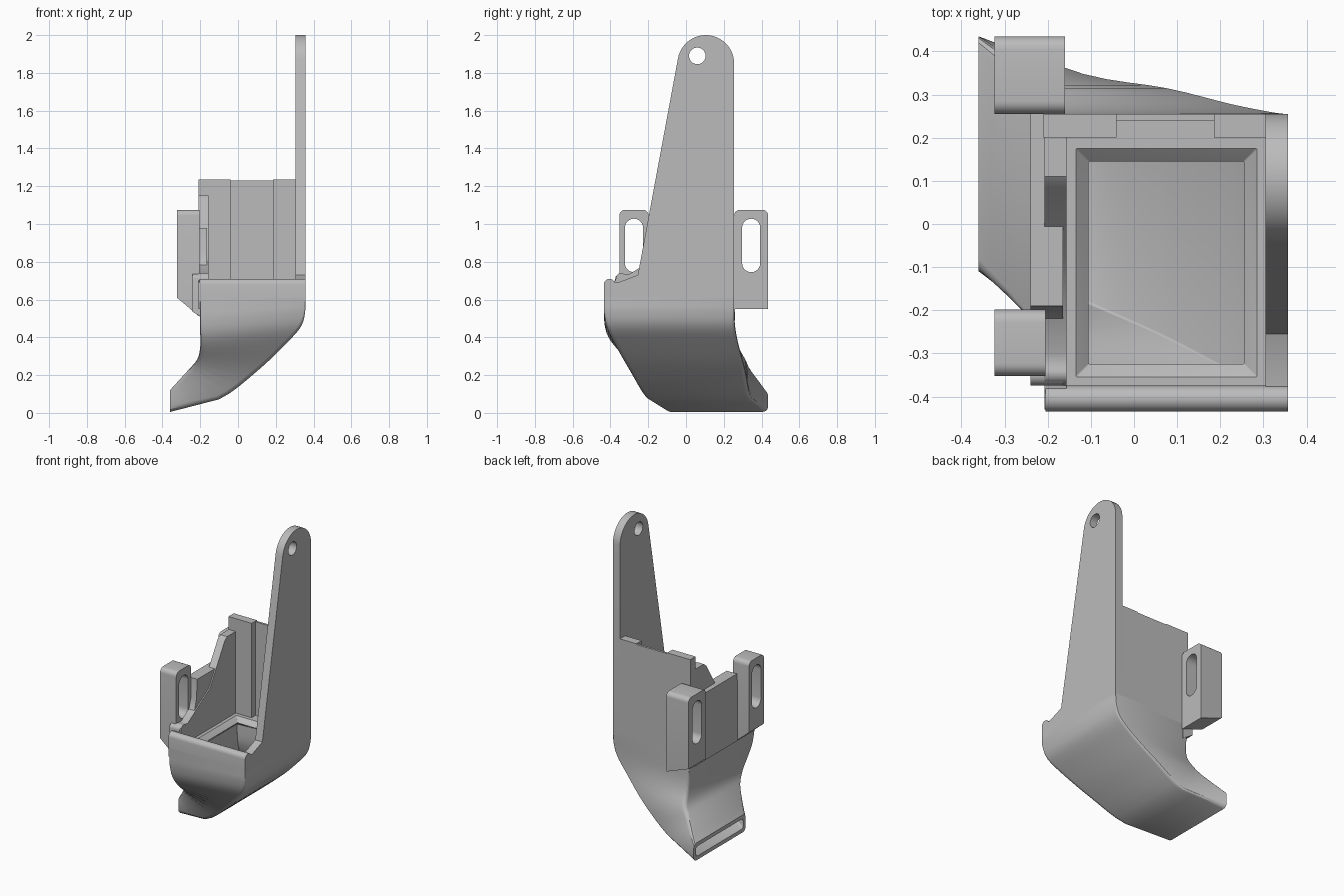
import bpy, bmesh, math
from mathutils import Matrix, Vector

cube = bpy.data.objects.get("Cube")
if cube:
    bpy.data.objects.remove(cube, do_unlink=True)

grey = bpy.data.materials.new("plain grey")
grey.use_nodes = True
grey.diffuse_color = (0.5, 0.5, 0.5, 1)
grey.node_tree.nodes["Principled BSDF"].inputs["Base Color"].default_value = (0.5, 0.5, 0.5, 1)


def finish(ob, angle=35):
    ob.data.materials.clear()
    ob.data.materials.append(grey)
    bpy.ops.object.select_all(action='DESELECT')
    ob.select_set(True)
    bpy.context.view_layer.objects.active = ob
    bpy.ops.object.shade_smooth_by_angle(angle=math.radians(angle))


def arc(cy, cz, r, a0, a1, n=10):
    """Points on an arc in the YZ plane, angles in degrees."""
    return [(cy + r * math.cos(math.radians(a0 + (a1 - a0) * i / n)),
             cz + r * math.sin(math.radians(a0 + (a1 - a0) * i / n))) for i in range(n + 1)]


def prism(name, x0, x1, *loops):
    """Extrude a YZ outline (later loops are holes) from x0 to x1."""
    cu = bpy.data.curves.new(name, 'CURVE')
    cu.dimensions = '2D'
    cu.fill_mode = 'BOTH'
    cu.extrude = (x1 - x0) / 2
    for pts in loops:
        sp = cu.splines.new('POLY')
        sp.points.add(len(pts) - 1)
        for p, (y, z) in zip(sp.points, pts):
            p.co = (y, z, 0, 1)
        sp.use_cyclic_u = True
    ob = bpy.data.objects.new(name, cu)
    bpy.context.collection.objects.link(ob)
    bpy.ops.object.select_all(action='DESELECT')
    ob.select_set(True)
    bpy.context.view_layer.objects.active = ob
    bpy.ops.object.convert(target='MESH')
    ob = bpy.context.view_layer.objects.active
    # local x, y, z become world y, z, x
    ob.data.transform(Matrix(((0, 0, 1, (x0 + x1) / 2), (1, 0, 0, 0), (0, 1, 0, 0), (0, 0, 0, 1))))
    bm = bmesh.new()
    bm.from_mesh(ob.data)
    bmesh.ops.remove_doubles(bm, verts=bm.verts, dist=1e-5)
    bmesh.ops.recalc_face_normals(bm, faces=bm.faces)
    bm.to_mesh(ob.data)
    bm.free()
    finish(ob)
    return ob


def rect(y0, y1, z0, z1):
    return [(y0, z0), (y1, z0), (y1, z1), (y0, z1)]


# --- Curved duct: stations are outer x, z, inner x, z, y min, y max, corner radius, wall
stations = [
    (0.357, 0.61, -0.20, 0.61, -0.435, 0.255, 0.004, 0.05),
    (0.357, 0.55, -0.20, 0.51, -0.435, 0.255, 0.006, 0.05),
    (0.335, 0.46, -0.20, 0.42, -0.42, 0.26, 0.02, 0.05),
    (0.25, 0.362, -0.20, 0.35, -0.375, 0.278, 0.025, 0.045),
    (0.10, 0.22, -0.215, 0.285, -0.297, 0.315, 0.025, 0.04),
    (-0.10, 0.072, -0.26, 0.23, -0.212, 0.348, 0.025, 0.035),
    (-0.36, 0.005, -0.36, 0.12, -0.11, 0.435, 0.03, 0.025),
]


def smooth_path(keys, steps=4):
    """Catmull-Rom through the stations; the first and last spans stay straight."""
    out = []
    last = len(keys) - 2
    for i in range(last + 1):
        p = [keys[max(0, min(len(keys) - 1, i + k))] for k in (-1, 0, 1, 2)]
        for s in range(steps):
            t = s / steps
            row = []
            for a, b, c, d in zip(*p):
                if i in (0, last):
                    row.append(b + (c - b) * t)
                else:
                    row.append(0.5 * (2 * b + (c - a) * t + (2 * a - 5 * b + 4 * c - d) * t * t
                                      + (3 * b - a - 3 * c + d) * t ** 3))
            out.append(row)
    return out + [list(keys[-1])]


def ring(s, inset=0.0):
    """Rounded rectangle in the tilted plane of a station."""
    o, n = Vector((s[0], 0, s[1])), Vector((s[2], 0, s[3]))
    width = (n - o).length
    u = (n - o) / width
    r = max(0.003, s[6] - inset * 0.5)
    u0, u1, v0, v1 = inset, width - inset, s[4] + inset, s[5] - inset
    pts = []
    for cu, cv, a in ((u0 + r, v0 + r, 180), (u1 - r, v0 + r, 270), (u1 - r, v1 - r, 0), (u0 + r, v1 - r, 90)):
        for k in range(4):
            t = math.radians(a + 30 * k)
            pts.append(o + u * (cu + r * math.cos(t)) + Vector((0, cv + r * math.sin(t), 0)))
    return pts


path = smooth_path(stations)
rings = [ring(s) for s in path]
rings += [ring(s, s[7]) for s in reversed(path[3:])]
# chamfered mouth of the duct
rings.append(ring((0.255, 0.58, -0.105, 0.58, -0.325, 0.145, 0.003)))
rings.append(ring((0.285, 0.61, -0.135, 0.61, -0.355, 0.175, 0.003)))
bm = bmesh.new()
vr = [[bm.verts.new(p) for p in r] for r in rings]
for i, a in enumerate(vr):
    b = vr[(i + 1) % len(vr)]
    for j in range(len(a)):
        k = (j + 1) % len(a)
        bm.faces.new((a[j], a[k], b[k], b[j]))
bmesh.ops.recalc_face_normals(bm, faces=bm.faces)
me = bpy.data.meshes.new("duct")
bm.to_mesh(me)
bm.free()
duct = bpy.data.objects.new("duct", me)
bpy.context.collection.objects.link(duct)
finish(duct, 30)

# --- Tall mounting plate with a screw hole
outline = [(-0.43, 0.59), (0.255, 0.59)] + arc(0.105, 1.85, 0.15, 0, 172, 20)
outline += [(-0.255, 0.73), (-0.36, 0.69), (-0.43, 0.69)]
prism("tall_plate", 0.305, 0.357, outline, arc(0.06, 1.89, 0.044, 0, 345, 23))

# --- Front lip with rounded top
prism("front_lip", -0.205, 0.357,
      [(-0.435, 0.59), (-0.375, 0.59)] + arc(-0.405, 0.68, 0.03, 0, 180))

# --- Back wall with a shallow recess in the middle
for name, x0, x1, y0, top in (("back_wall_right", -0.21, -0.04, 0.2, 1.235),
                              ("back_wall_middle", -0.04, 0.185, 0.24, 1.23),
                              ("back_wall_left", 0.185, 0.306, 0.2, 1.235)):
    prism(name, x0, x1, rect(y0, 0.255, 0.59, top))

# --- Sloping side wall and the stepped plate outside it
prism("side_wall", -0.208, -0.157,
      [(-0.43, 0.55), (0.25, 0.55), (0.25, 1.15), (0.11, 1.15), (0.085, 1.13),
       (-0.07, 0.875), (-0.3, 0.735)] + arc(-0.345, 0.715, 0.025, 60, 180, 6) + [(-0.375, 0.70), (-0.43, 0.69)])


def slope_underside(ob, z_out, z_in, limit):
    """Lift the underside towards the outer face."""
    xs = [v.co.x for v in ob.data.vertices]
    for v in ob.data.vertices:
        if v.co.z < limit:
            v.co.z = z_out if v.co.x < (min(xs) + max(xs)) / 2 else z_in


step = prism("side_plate", -0.24, -0.165,
             [(-0.375, 0.53), (0.26, 0.53), (0.26, 0.98), (-0.19, 0.98), (-0.20, 0.85),
              (-0.225, 0.765), (-0.27, 0.725)] + arc(-0.35, 0.71, 0.025, 70, 180, 6))
slope_underside(step, 0.535, 0.49, 0.6)

# --- Slotted mounting brackets
for name, y0, y1, x1, z_in in (("front_bracket", -0.353, -0.198, -0.205, 0.51),
                               ("back_bracket", 0.255, 0.435, -0.16, 0.50)):
    r = 0.03
    body = [(y0, 0.55), (y1, 0.55)] + arc(y1 - r, 1.075 - r, r, 0, 90, 6) + arc(y0 + r, 1.075 - r, r, 90, 180, 6)
    cy = (y0 + y1) / 2
    slot = arc(cy, 0.98, 0.048, 0, 180, 12) + arc(cy, 0.793, 0.048, 180, 360, 12)
    ob = prism(name, -0.323, x1, body, slot)
    slope_underside(ob, 0.61, z_in if "front" in name else 0.55, 0.6)
